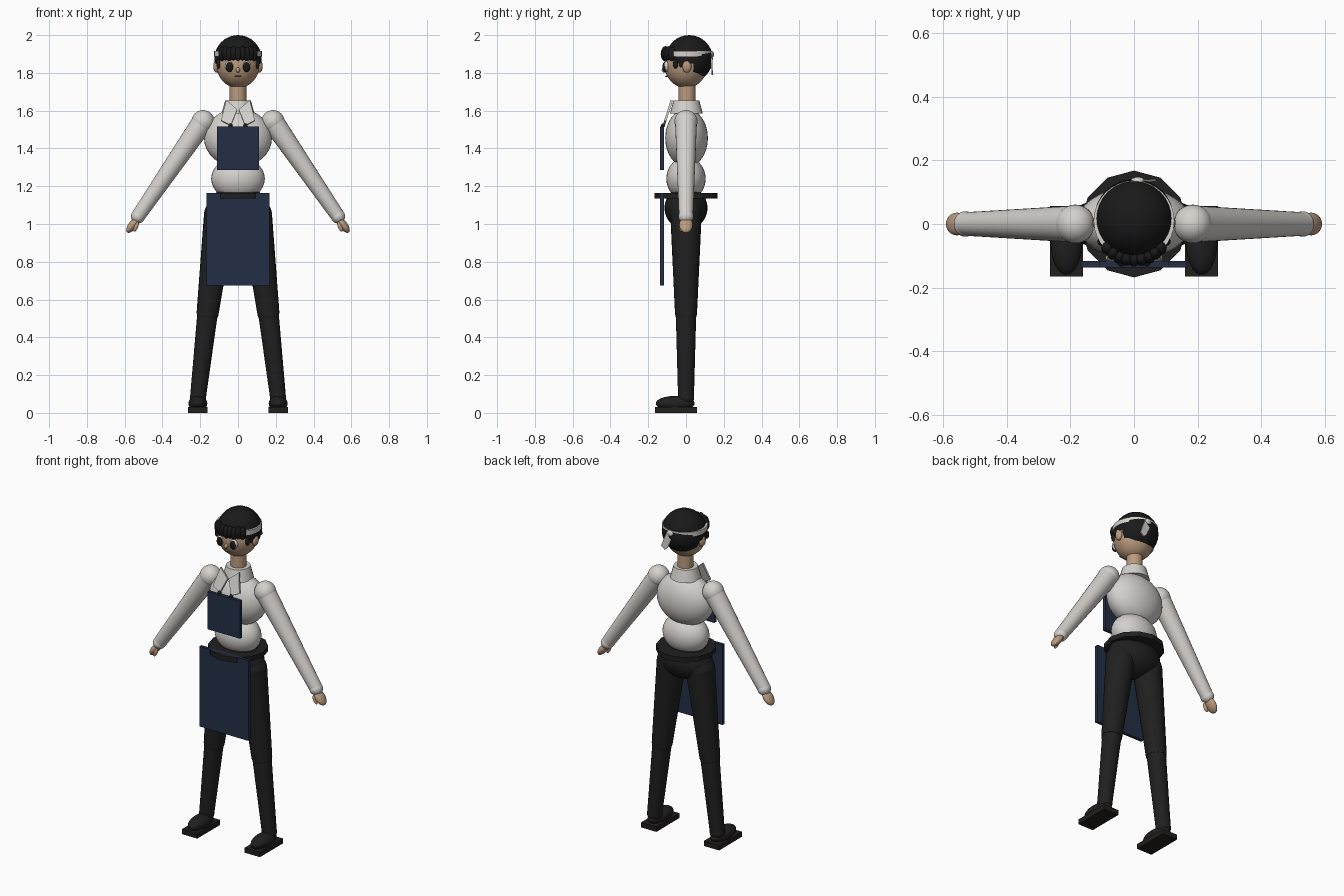
import bpy, bmesh
from math import atan2, sin, cos, radians, hypot
from mathutils import Vector

if "Cube" in bpy.data.objects:
    bpy.data.objects.remove(bpy.data.objects["Cube"], do_unlink=True)


def material(name, r, g, b):
    m = bpy.data.materials.new(name)
    m.use_nodes = True
    m.diffuse_color = (r, g, b, 1)
    bsdf = next(n for n in m.node_tree.nodes if n.type == 'BSDF_PRINCIPLED')
    bsdf.inputs["Base Color"].default_value = (r, g, b, 1)
    return m


SHIRT = material("warm white cloth", .66, .64, .61)
SKIN = material("skin", .50, .33, .21)
BLACK = material("black cloth", .014, .014, .014)
HAIR = material("black hair", .010, .010, .010)
NAVY = material("navy apron", .017, .028, .062)
SOLE = material("dark sole", .016, .014, .013)
LIP = material("lip", .30, .14, .10)
SIDES = (("left", 1), ("right", -1))


def finish(name, mat, smooth=True):
    o = bpy.context.object
    o.name = name
    o.data.materials.append(mat)
    if smooth:
        bpy.ops.object.shade_smooth_by_angle(angle=radians(40))
    return o


def ball(name, mat, loc, size, tilt=0, segs=32):
    bpy.ops.mesh.primitive_uv_sphere_add(segments=segs, ring_count=segs // 2, radius=1,
                                         location=loc, rotation=(0, tilt, 0))
    bpy.context.object.scale = size
    return finish(name, mat)


def rod(name, mat, a, b, ra, rb, segs=24, smooth=True):
    a, b = Vector(a), Vector(b)
    d = b - a
    bpy.ops.mesh.primitive_cone_add(vertices=segs, radius1=ra, radius2=rb, depth=d.length,
                                    location=(a + b) / 2, rotation=(0, atan2(d.x, d.z), 0))
    return finish(name, mat, smooth)


def box(name, mat, loc, size):
    bpy.ops.mesh.primitive_cube_add(size=1, location=loc)
    bpy.context.object.scale = size
    return finish(name, mat, False)


def plate(name, mat, points, thickness):
    mesh = bpy.data.meshes.new(name)
    mesh.from_pydata(points, [], [range(len(points))])
    o = bpy.data.objects.new(name, mesh)
    bpy.context.collection.objects.link(o)
    mesh.materials.append(mat)
    mod = o.modifiers.new("thickness", 'SOLIDIFY')
    mod.thickness, mod.offset = thickness, 0
    return o


# Head and face
ball("head", SKIN, (0, 0, 1.845), (.115, .115, .125))
ball("nose", SKIN, (0, -.115, 1.815), (.011, .014, .014), segs=16)
ball("mouth", LIP, (0, -.104, 1.782), (.02, .006, .005), segs=16)
rod("neck", SKIN, (0, .005, 1.58), (0, .005, 1.76), .045, .045)
for side, s in SIDES:
    ball(side + "_ear", SKIN, (.113 * s, .005, 1.835), (.018, .024, .034), segs=16)
    ball(side + "_eye_white", SHIRT, (.045 * s, -.103, 1.835), (.024, .016, .028), segs=16)
    ball(side + "_pupil", HAIR, (.045 * s, -.113, 1.831), (.019, .012, .027), segs=16)

# Hair cap, open over the face and ears
hair = ball("hair_cap", HAIR, (0, .017, 1.875), (.125, .125, .125))
bm = bmesh.new()
bm.from_mesh(hair.data)
bare = []
for f in bm.faces:
    c = hair.location + f.calc_center_median() * .125
    if not (c.z > 1.875 or c.y > .04 or (c.z > 1.848 and c.y > -.075)):
        bare.append(f)
bmesh.ops.delete(bm, geom=bare, context='FACES')
bm.to_mesh(hair.data)
bm.free()

# Curled fringe and side locks
for i in range(9):
    a = radians(-48 + 12 * i)
    ball(f"fringe_curl_{i + 1}", HAIR, (.112 * sin(a), -.112 * cos(a), 1.9 + .004 * (i % 2)),
         (.02, .022, .038), segs=16)
for side, s in SIDES:
    for i in range(2):
        ball(f"{side}_side_lock_{i + 1}", HAIR, (.103 * s, -.055 + .03 * i, 1.848),
             (.012, .014, .026), segs=12)

# Headband with tied tails at the back
rod("headband", SHIRT, (0, .01, 1.888), (0, .01, 1.916), .127, .127, 32)
ball("headband_knot", SHIRT, (.012, .136, 1.898), (.022, .012, .018), segs=16)
plate("headband_tail", SHIRT, [(-.01, .135, 1.9), (.03, .135, 1.91), (.07, .138, 1.81),
                               (.045, .138, 1.79), (.025, .138, 1.81)], .008)

# Shirt body and collar
ball("chest", SHIRT, (0, .003, 1.455), (.18, .113, .155))
ball("abdomen", SHIRT, (0, 0, 1.24), (.142, .104, .115))
rod("collar", SHIRT, (0, .002, 1.585), (0, .002, 1.655), .087, .068)
for side, s in SIDES:
    outline = [(.004, 1.605), (.062, 1.655), (.09, 1.547), (.038, 1.522)]
    plate(side + "_collar_flap", SHIRT,
          [(x * s, -.075 - (1.655 - z) * .32, z) for x, z in outline], .012)

# Arms and hands
for side, s in SIDES:
    shoulder, wrist = (.185 * s, 0, 1.542), (.53 * s, 0, 1.04)
    ball(side + "_shoulder", SHIRT, shoulder, (.061, .061, .061))
    rod(side + "_sleeve", SHIRT, shoulder, wrist, .058, .037)
    ball(side + "_cuff", SHIRT, wrist, (.037, .04, .037))
    ball(side + "_hand", SKIN, (.557 * s, 0, .995), (.022, .036, .05), atan2(.6 * s, -.8), 24)
    ball(side + "_thumb", SKIN, (.54 * s, -.026, .985), (.011, .011, .028),
         atan2(.4 * s, -.9), 16)

# Belt disc and trousers
rod("belt", BLACK, (0, 0, 1.135), (0, 0, 1.165), .168, .168, 12, False)
ball("pelvis", BLACK, (0, 0, 1.085), (.165, .114, .115))
for side, s in SIDES:
    hip, knee, ankle = (.097 * s, 0, 1.05), (.162 * s, 0, .52), (.212 * s, 0, .08)
    ball(side + "_hip", BLACK, hip, (.083, .083, .083))
    rod(side + "_thigh", BLACK, hip, knee, .083, .058)
    ball(side + "_knee", BLACK, knee, (.056, .056, .056))
    rod(side + "_shin", BLACK, knee, ankle, .054, .042)
    ball(side + "_ankle", BLACK, ankle, (.043, .043, .043))
    ball(side + "_shoe", BLACK, (.2125 * s, -.057, .05), (.05, .103, .04))
    box(side + "_sole", SOLE, (.2125 * s, -.054, .015), (.104, .222, .03))

# Apron bib, skirt and fastenings
box("apron_bib", NAVY, (0, -.127, 1.4), (.22, .02, .23))
box("apron_skirt", NAVY, (0, -.127, .92), (.332, .02, .49))
for side, s in SIDES:
    ball(side + "_apron_button", BLACK, (.04 * s, -.122, 1.522), (.011, .011, .011), segs=12)
